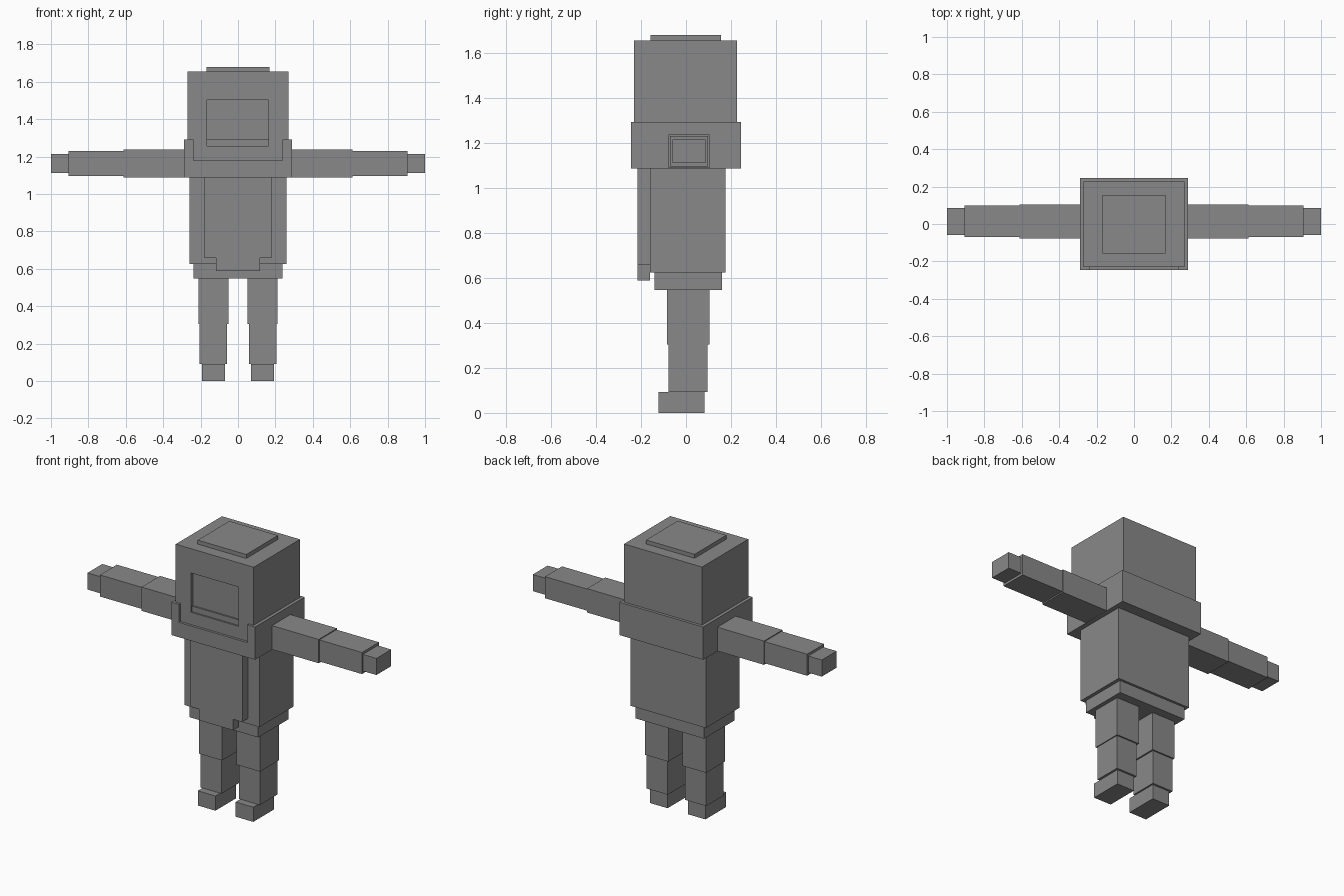
import bpy
import bmesh

if "Cube" in bpy.data.objects:
    bpy.data.objects.remove(bpy.data.objects["Cube"])

# One flat grey for the whole figure
grey = bpy.data.materials.new("plain_grey")
grey.diffuse_color = (0.25, 0.25, 0.25, 1.0)
grey.use_nodes = True
grey.node_tree.nodes["Principled BSDF"].inputs["Base Color"].default_value = grey.diffuse_color


def finish(name, bm):
    bmesh.ops.recalc_face_normals(bm, faces=bm.faces)
    mesh = bpy.data.meshes.new(name)
    bm.to_mesh(mesh)
    bm.free()
    mesh.materials.append(grey)
    ob = bpy.data.objects.new(name, mesh)
    bpy.context.collection.objects.link(ob)
    return ob


def box(name, x, y, z):
    """Box from (min, max) ranges on each axis."""
    bm = bmesh.new()
    bmesh.ops.create_cube(bm, size=1)
    for v in bm.verts:
        v.co = [r[0] if c < 0 else r[1] for c, r in zip(v.co, (x, y, z))]
    return finish(name, bm)


def plate(name, outline, y0, y1):
    """Outline in x and z, extruded along y."""
    bm = bmesh.new()
    face = bm.faces.new([bm.verts.new((x, y0, z)) for x, z in outline])
    ext = bmesh.ops.extrude_face_region(bm, geom=[face])
    moved = [e for e in ext["geom"] if isinstance(e, bmesh.types.BMVert)]
    bmesh.ops.translate(bm, verts=moved, vec=(0, y1 - y0, 0))
    return finish(name, bm)


def cut(target, cutter):
    mod = target.modifiers.new("cut", "BOOLEAN")
    mod.operation = "DIFFERENCE"
    mod.solver = "EXACT"
    mod.object = cutter
    bpy.context.view_layer.objects.active = target
    bpy.ops.object.modifier_apply(modifier=mod.name)
    bpy.data.objects.remove(cutter)


# Head with a recessed face window, and a thin cap on top
head = box("head", (-0.27, 0.27), (-0.23, 0.227), (1.15, 1.655))
cut(head, box("window_cutter", (-0.165, 0.163), (-0.4, -0.21), (1.257, 1.503)))
box("head_cap", (-0.168, 0.168), (-0.158, 0.155), (1.655, 1.68))

# Shoulder collar, notched at the front
collar = box("collar", (-0.29, 0.29), (-0.245, 0.245), (1.087, 1.292))
cut(collar, box("notch_cutter", (-0.238, 0.238), (-0.4, -0.22), (1.18, 1.5)))

# Torso, pelvis and stepped chest panel
box("torso", (-0.26, 0.26), (-0.16, 0.175), (0.625, 1.087))
box("pelvis", (-0.238, 0.238), (-0.14, 0.16), (0.547, 0.625))
plate("chest_panel", [(-0.18, 1.087), (-0.18, 0.657), (-0.117, 0.657), (-0.117, 0.588),
                      (0.117, 0.588), (0.117, 0.657), (0.18, 0.657), (0.18, 1.087)], -0.215, -0.16)

# Arms and legs: (part, x, y, z) on the right, mirrored to the left
limbs = [
    ("upper_arm", (0.29, 0.613), (-0.078, 0.104), (1.088, 1.237)),
    ("forearm", (0.613, 0.907), (-0.07, 0.098), (1.096, 1.231)),
    ("hand", (0.907, 1.0), (-0.06, 0.086), (1.111, 1.215)),
    ("upper_leg", (0.05, 0.212), (-0.085, 0.104), (0.305, 0.547)),
    ("lower_leg", (0.06, 0.206), (-0.077, 0.095), (0.092, 0.305)),
    ("foot", (0.07, 0.192), (-0.123, 0.082), (0.0, 0.092)),
]
for name, x, y, z in limbs:
    box(name + "_right", x, y, z)
    box(name + "_left", (-x[1], -x[0]), y, z)
